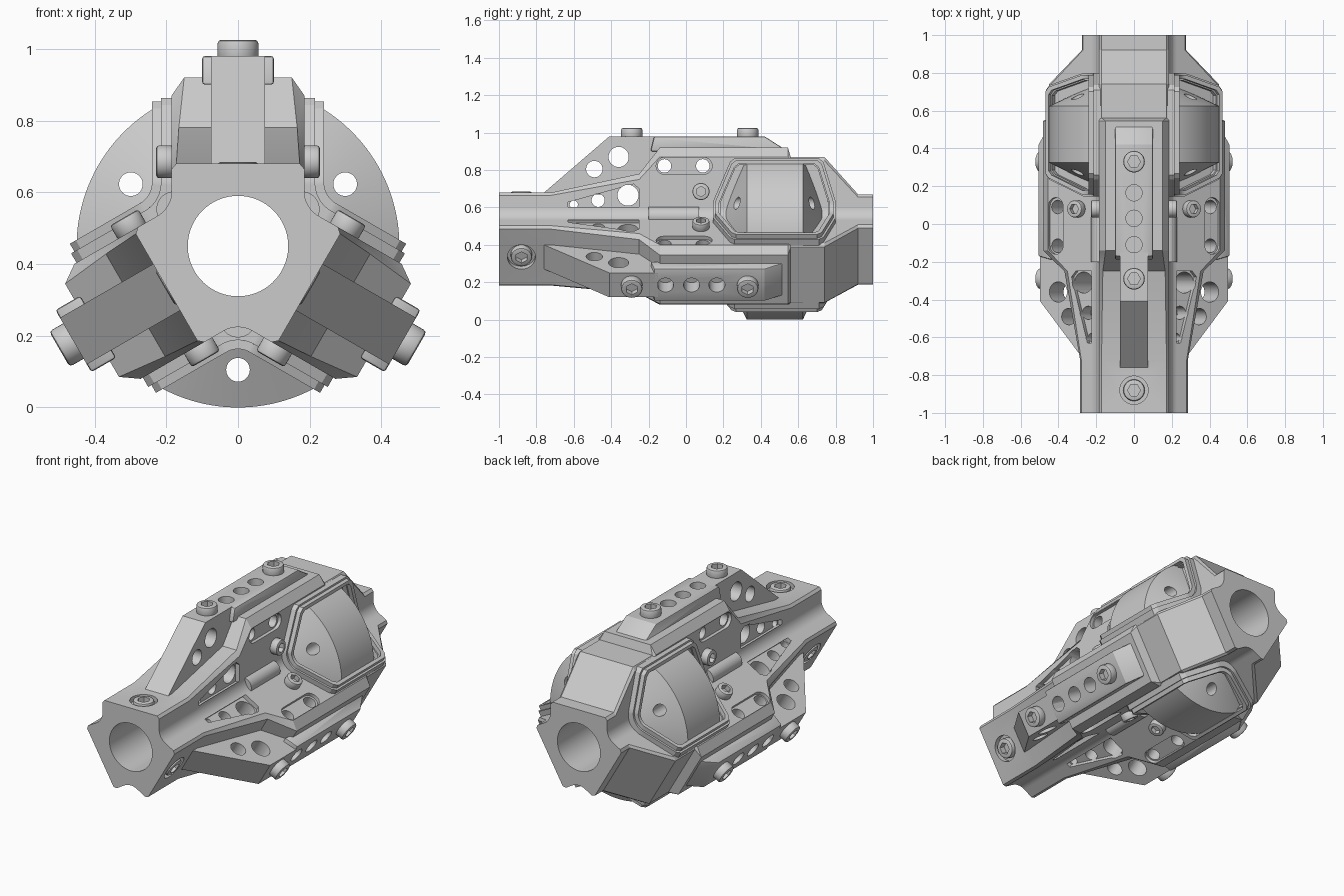
import bpy, bmesh
from math import pi, sin, cos, radians
from mathutils import Matrix

if "Cube" in bpy.data.objects:
    bpy.data.objects.remove(bpy.data.objects["Cube"])

W = 0.185            # half width of an arm
D = W / sin(pi / 3)  # distance of the groove corner from the axis
AXIS_Z = 0.45


def make(name, verts, faces, bevel=0):
    bm = bmesh.new()
    vs = [bm.verts.new(v) for v in verts]
    for f in faces:
        bm.faces.new([vs[i] for i in f])
    bmesh.ops.recalc_face_normals(bm, faces=bm.faces)
    if bevel:
        es = [e for e in bm.edges if e.calc_face_angle(0) > 0.6]
        bmesh.ops.bevel(bm, geom=es, offset=bevel, segments=2, profile=0.5, affect='EDGES')
    me = bpy.data.meshes.new(name)
    bm.to_mesh(me)
    bm.free()
    ob = bpy.data.objects.new(name, me)
    bpy.context.collection.objects.link(ob)
    return ob


def loft(name, sections, bevel=0):
    n, m = len(sections[0]), len(sections)
    verts = [p for s in sections for p in s]
    faces = [(k*n + i, k*n + (i+1) % n, (k+1)*n + (i+1) % n, (k+1)*n + i)
             for k in range(m-1) for i in range(n)]
    faces += [tuple(range(n)), tuple(range((m-1)*n, m*n))]
    return make(name, verts, faces, bevel)


def prism(name, pts, axis, a, b, bevel=0):
    place = {'x': lambda u, v, t: (t, u, v), 'y': lambda u, v, t: (u, t, v),
             'z': lambda u, v, t: (u, v, t)}[axis]
    return loft(name, [[place(u, v, t) for u, v in pts] for t in (a, b)], bevel)


def circle(u, v, r, n=32):
    return [(u + r*cos(2*pi*i/n), v + r*sin(2*pi*i/n)) for i in range(n)]


def stadium(u0, u1, v, r, n=10):
    return [(u1 + r*cos(-pi/2 + pi*i/n), v + r*sin(-pi/2 + pi*i/n)) for i in range(n+1)] + \
           [(u0 + r*cos(pi/2 + pi*i/n), v + r*sin(pi/2 + pi*i/n)) for i in range(n+1)]


def cut(ob, *specs):
    bpy.context.view_layer.objects.active = ob
    for pts, axis, a, b in specs:
        c = prism("cutter", pts, axis, a, b)
        c.hide_render = True
        m = ob.modifiers.new("cut", 'BOOLEAN')
        m.operation, m.solver, m.object = 'DIFFERENCE', 'EXACT', c
        bpy.ops.object.modifier_apply(modifier=m.name)
        bpy.data.objects.remove(c)
    return ob


def triple(ob, offset=0):
    # three copies around the long axis
    bpy.ops.object.select_all(action='DESELECT')
    ob.select_set(True)
    bpy.context.view_layer.objects.active = ob
    bpy.ops.object.shade_smooth_by_angle(angle=radians(28))
    base = ob.matrix_basis.copy()
    for k in range(3):
        o = ob if k == 0 else ob.copy()
        if k:
            bpy.context.collection.objects.link(o)
        o.matrix_basis = (Matrix.Translation((0, 0, AXIS_Z)) @
                          Matrix.Rotation(radians(120*k + offset), 4, 'Y') @ base)


# arm body: lofted sections (y, wall height, top height, top half width)
stations = [(-1, .215, .23, .172), (-.72, .215, .23, .172), (-.25, .30, .33, .165),
            (-.14, .42, .47, .15), (.545, .42, .47, .15), (.56, .40, .42, .172),
            (.74, .40, .42, .172), (.92, .205, .22, .172), (1, .205, .22, .172)]
body = loft("arm_body", [[(-W, y, -.02), (-W, y, h), (-t, y, z), (t, y, z), (W, y, h), (W, y, -.02)]
                         for y, h, z, t in stations])
tri = [(-.63, .145), (-.63, .178), (-.28, .275), (-.25, .25), (-.25, .145)]
top_holes = [(circle(0, y, .043), 'z', .43, .6) for y in (.165, .03, -.11)]
cut(body, (circle(0, 0, .14, 64), 'y', -1.1, 1.1),
    *[(tri, 'x', *ab) for ab in ((-.3, -W+.025), (W-.025, .3))],
    *[(stadium(-.115, .095, .372, .045), 'x', *ab) for ab in ((-.3, -W+.02), (W-.02, .3))],
    *[(circle(y, z, r), 'x', -.3, .3) for y, z, r in
      ((-.6, .165, .022), (-.47, .188, .035), (-.31, .215, .056), (-.115, .372, .036), (.09, .372, .036))],
    (circle(0, -.88, .075), 'z', .2, .3), *top_holes)
bm = bmesh.new()
bm.from_mesh(body.data)
for s in (-1, 1):  # keep only this arm's third
    bmesh.ops.bisect_plane(bm, geom=bm.verts[:] + bm.edges[:] + bm.faces[:], plane_co=(0, 0, 0),
                           plane_no=(s*.5, 0, -sin(pi/3)), clear_outer=True)
bm.to_mesh(body.data)
bm.free()
triple(body)

# sloped front blade with two cross holes
blade = prism("front_blade", [(-.77, .22), (-.41, .53), (-.15, .53), (-.15, .22)], 'x', -.075, .075)
cut(blade, (circle(-.49, .355, .044), 'x', -.3, .3), (circle(-.36, .42, .054), 'x', -.3, .3),
    *[(tri, 'x', *ab) for ab in ((-.3, -.07), (.07, .3))],
    (circle(-.31, .215, .056), 'x', -.3, .3))
triple(blade)

# raised wear pad
pad = prism("wear_pad", [(-.19, .45), (-.17, .53), (.42, .53), (.53, .46), (.53, .45)], 'x', -.1, .1, .008)
triple(cut(pad, *top_holes))

# socket head screws
screw = cut(prism("pad_screw", circle(0, 0, .057), 'z', 0, .06, .01),
            (circle(0, 0, .034, 6), 'z', .025, .1))


def add_screw(name, matrix):
    o = bpy.data.objects.new(name, screw.data)
    bpy.context.collection.objects.link(o)
    o.matrix_basis = matrix
    triple(o)


for y in (-.29, .33):
    add_screw("pad_screw", Matrix.Translation((0, y, .515)))
add_screw("end_screw", Matrix.Translation((0, -.88, .175)))
for s in (-1, 1):
    add_screw("wall_screw", Matrix.Translation((s*(W-.005), .08, .235)) @
              Matrix.Rotation(s*pi/2, 4, 'Y') @ Matrix.Scale(.8, 4))
bpy.data.objects.remove(screw)


# groove parts, built upright and turned by 60 degrees
def bend(s, o, R):
    zc, rho = D + R/sin(pi/3), R - o
    a = max(-pi/6, min(pi/6, s/R))
    rest = s - a*R
    return rho*sin(a) + rest*cos(a), zc - rho*cos(a) + abs(rest)*.5


fillet = prism("groove_fillet", [bend(.08*pi/6*i/6, 0, .08) for i in range(-6, 7)] + [(0, D-.01)], 'y', -1, 1)
triple(fillet, 60)
triple(prism("groove_pin", circle(0, .205, .05), 'y', -.2, .07), 60)

# two-step frame around each roller, wrapped over the groove
outline = [(-.3, .26), (-.28, .235), (-.07, .145), (.07, .145), (.28, .235), (.3, .26),
           (.3, .71), (.28, .735), (.07, .80), (-.07, .80), (-.28, .735), (-.3, .71)]


def frame(name, f_out, f_in, o0, o1):
    path = []
    for (s0, y0), (s1, y1) in zip(outline, outline[1:] + outline[:1]):
        path += [(s0 + (s1-s0)*i/10, y0 + (y1-y0)*i/10) for i in range(10)]
    verts, n = [], len(path)
    for f, o in ((f_out, o0), (f_out, o1), (f_in, o1), (f_in, o0)):
        for s, y in path:
            x, z = bend(s*f, o, .12)
            verts.append((x, .47 + (y-.47)*f, z))
    faces = [(k*n + i, k*n + (i+1) % n, (k+1) % 4*n + (i+1) % n, (k+1) % 4*n + i)
             for k in range(4) for i in range(n)]
    triple(make(name, verts, faces), 60)


frame("frame_base", 1.0, .88, -.02, .03)
frame("frame_rim", .965, .90, .028, .055)

# roller segment with a lengthwise hole
prof = [(.2, .2), (.325, .45), (.625, .45), (.74, .2)]
roller = loft("roller", [[(r*sin(a), y, r*cos(a)) for y, r in prof]
                         for a in [radians(38*i/16) for i in range(-16, 17)]])
triple(cut(roller, (circle(0, .345, .033), 'y', 0, 1)), 60)
